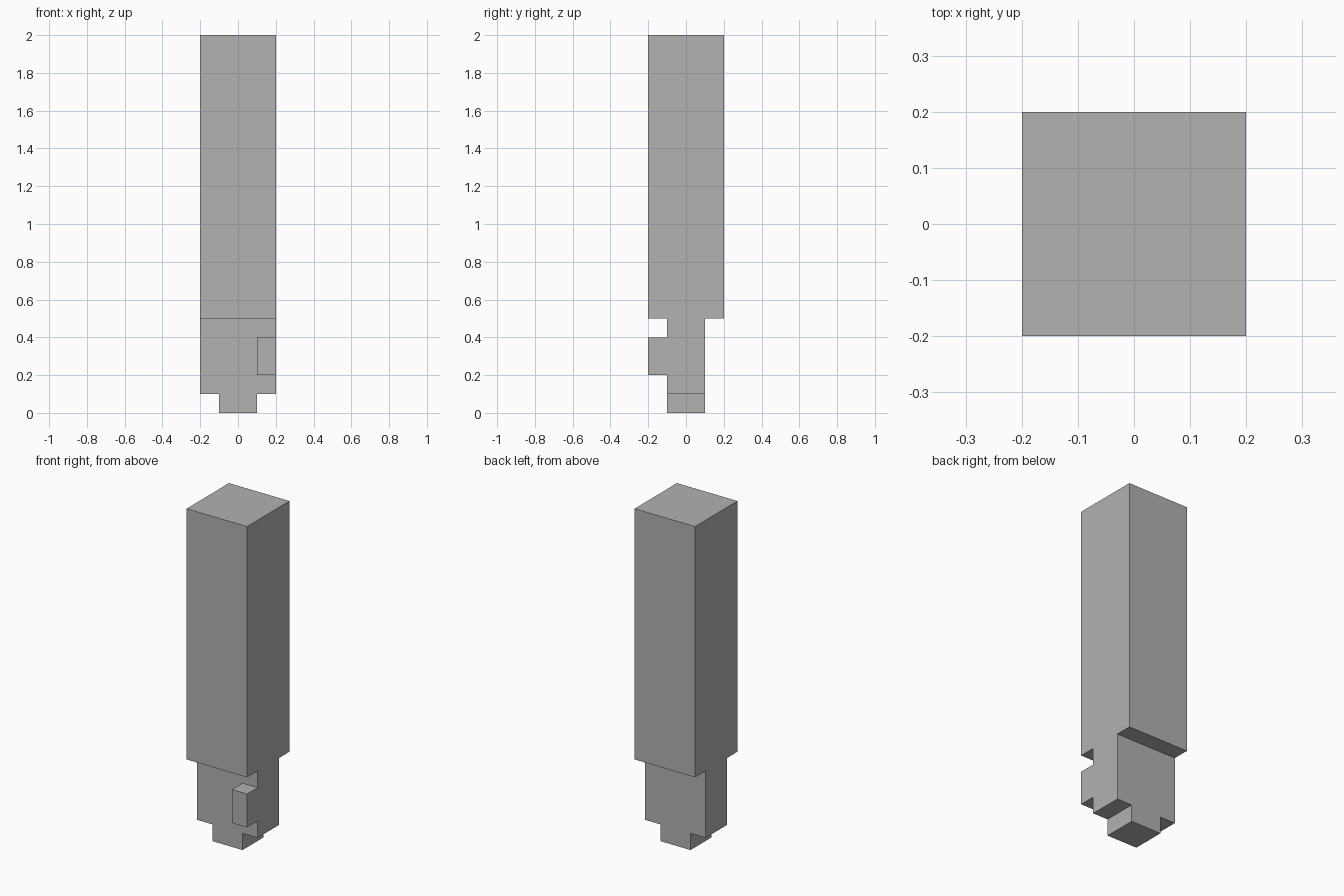
import bpy
import bmesh
from mathutils import Matrix, Vector

if "Cube" in bpy.data.objects:
    bpy.data.objects.remove(bpy.data.objects["Cube"])

grey = bpy.data.materials.new("plain grey")
grey.diffuse_color = (0.445, 0.445, 0.445, 1.0)
grey.use_nodes = True
grey.node_tree.nodes["Principled BSDF"].inputs["Base Color"].default_value = grey.diffuse_color


def box(name, low, high):
    """Axis-aligned block spanning two opposite corners."""
    low, high = Vector(low), Vector(high)
    bm = bmesh.new()
    placement = Matrix.Translation((low + high) / 2) @ Matrix.Diagonal((*(high - low), 1.0))
    bmesh.ops.create_cube(bm, size=1.0, matrix=placement)
    mesh = bpy.data.meshes.new(name)
    bm.to_mesh(mesh)
    bm.free()
    mesh.materials.append(grey)
    obj = bpy.data.objects.new(name, mesh)
    bpy.context.collection.objects.link(obj)
    return obj


# Square post
box("post", (-0.2, -0.2, 0.5), (0.2, 0.2, 2.0))
# Thinner neck under the post
box("neck", (-0.2, -0.1, 0.1), (0.2, 0.1, 0.5))
# Small peg on the front right of the neck
box("side_peg", (0.1, -0.2, 0.2), (0.2, -0.1, 0.4))
# Narrow foot at the bottom
box("foot", (-0.1, -0.1, 0.0), (0.1, 0.1, 0.1))
